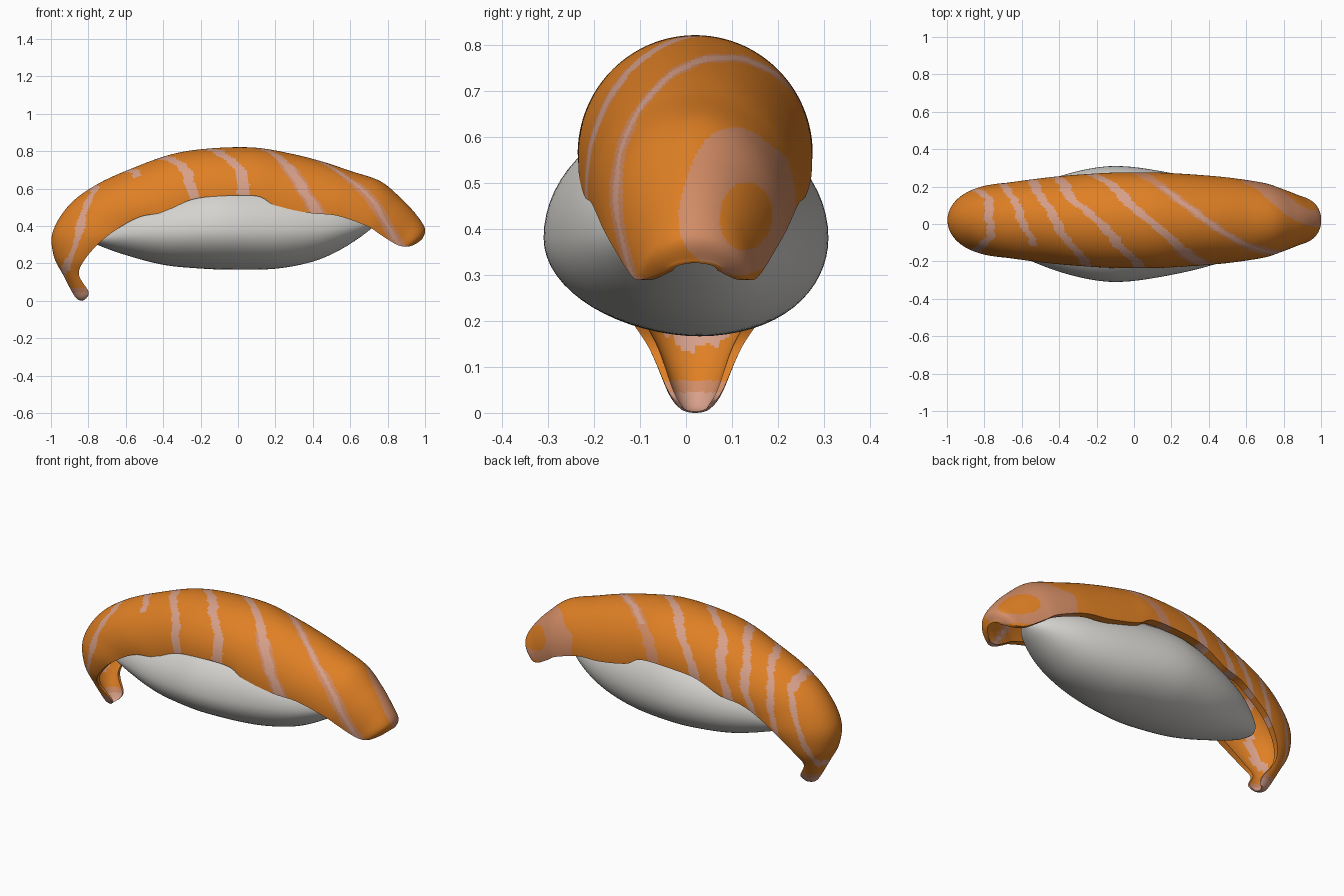
import bpy, math

if "Cube" in bpy.data.objects:
    bpy.data.objects.remove(bpy.data.objects["Cube"])


def material(name, rgb):
    m = bpy.data.materials.new(name)
    m.diffuse_color = (*rgb, 1)
    m.use_nodes = True
    m.node_tree.nodes["Principled BSDF"].inputs["Base Color"].default_value = m.diffuse_color
    return m


ORANGE = material("salmon orange", (0.74, 0.215, 0.018))
PALE = material("pale fat stripe", (0.68, 0.35, 0.25))
MID = material("peach fat edge", (0.64, 0.26, 0.13))
RICE = material("rice white", (0.66, 0.65, 0.62))


def spline(rows, f):
    """Catmull-Rom sample of table rows at fraction f."""
    n = len(rows) - 1
    i = min(int(f * n), n - 1)
    u = f * n - i
    p = [rows[max(0, min(n, i + k))] for k in (-1, 0, 1, 2)]
    return [0.5 * (2 * b + (c - a) * u + (2 * a - 5 * b + 4 * c - d) * u * u
                   + (3 * b - a - 3 * c + d) * u ** 3) for a, b, c, d in zip(*p)]


def lerp(vals, keys, t):
    for k in range(len(keys) - 1):
        if t <= keys[k + 1]:
            u = (t - keys[k]) / (keys[k + 1] - keys[k])
            return vals[k] + (vals[k + 1] - vals[k]) * u
    return vals[-1]


def loft(name, rings, mats, rule=None):
    """Skin closed rings, cap the ends, colour faces by rule(ring slot, centre)."""
    m = len(rings[0])
    verts = [v for r in rings for v in r]
    faces, slots = [], []
    for i in range(len(rings) - 1):
        for j in range(m):
            k = (j + 1) % m
            faces.append((i * m + j, i * m + k, (i + 1) * m + k, (i + 1) * m + j))
            slots.append(j)
    last = (len(rings) - 1) * m
    faces += [tuple(reversed(range(m))), tuple(range(last, last + m))]
    slots += [m // 4, m // 4]
    me = bpy.data.meshes.new(name)
    me.from_pydata(verts, [], faces)
    for mt in mats:
        me.materials.append(mt)
    if rule:
        for p, s in zip(me.polygons, slots):
            p.material_index = rule(s, p.center)
    ob = bpy.data.objects.new(name, me)
    bpy.context.collection.objects.link(ob)
    bpy.context.view_layer.objects.active = ob
    ob.select_set(True)
    bpy.ops.object.mode_set(mode='EDIT')
    bpy.ops.mesh.select_all(action='SELECT')
    bpy.ops.mesh.normals_make_consistent(inside=False)
    bpy.ops.object.mode_set(mode='OBJECT')
    bpy.ops.object.shade_smooth_by_angle(angle=math.radians(50))
    ob.select_set(False)
    return ob


# Rice bed: x, middle z, depth below, height above, half width
rice_rows = [
    (-.79, .335, .01, .01, .02), (-.74, .335, .04, .06, .09),
    (-.60, .36, .115, .14, .175), (-.40, .37, .177, .20, .255),
    (-.20, .38, .207, .25, .302), (-.03, .38, .213, .27, .307),
    (.20, .38, .208, .25, .272), (.40, .385, .175, .20, .225),
    (.55, .395, .12, .15, .17), (.68, .41, .05, .08, .09), (.74, .425, .01, .01, .02)]
rings = []
for i in range(81):
    x, z, dn, up, w = spline(rice_rows, i / 80)
    ring = []
    for j in range(64):
        a = 2 * math.pi * j / 64
        s = math.sin(a)
        ring.append((x, w * math.cos(a) + (0.03 * s * s * w / .3 if s < 0 else 0),
                     z + s * (up if s > 0 else dn)))
    rings.append(ring)
loft("rice_bed", rings, [RICE])

# Salmon slice: ridge x, z, edge x, z, half width
fish_rows = [
    (-.83, .0, -.81, .015, .035), (-.87, .02, -.80, .05, .06),
    (-.93, .13, -.85, .14, .10), (-.985, .24, -.82, .22, .15),
    (-.99, .37, -.73, .32, .19), (-.90, .515, -.62, .40, .205),
    (-.75, .625, -.52, .45, .22), (-.55, .715, -.40, .475, .235),
    (-.35, .785, -.25, .54, .247), (-.15, .815, -.10, .56, .255),
    (.08, .82, .10, .56, .255), (.27, .79, .20, .51, .252),
    (.45, .745, .38, .47, .24), (.60, .695, .53, .455, .225),
    (.76, .64, .69, .40, .20), (.87, .55, .76, .355, .175),
    (.95, .465, .85, .30, .14), (1.0, .385, .91, .29, .115),
    (.985, .33, .96, .31, .06)]
ARC, LEN, CY = 90, 320, 0.02
INNER = 24

# Fat stripes: x position from front edge to back edge, half width
KEYS = (-1, -.6, -.2, .3, .7, 1)
STRIPES = [
    ((-.50, -.52, -.56, -.645, -.69, -.75), .022),
    ((-.22, -.28, -.375, -.49, -.54, -.60), .026),
    ((.04, .00, -.12, -.33, -.40, -.45), .030),
    ((.42, .32, .17, -.05, -.18, -.25), .032),
    ((.88, .70, .50, .22, .08, .00), .036)]


def fish_colour(slot, c):
    """0 orange, 1 pale, 2 peach"""
    if slot <= ARC:
        t = -1 + 2 * (slot + .5) / ARC
    else:
        t = 1 - 2 * (slot - ARC - .5) / INNER
    t = max(-1, min(1, t))
    # drooping left tip
    if c.z < .045:
        return 1
    if c.z < .07:
        return 2
    # rings on the right end
    if c.x > .58:
        wob = 1 + .06 * math.sin(9 * c.x + 30 * c.z)
        if math.hypot((c.y - .13) / .055, (c.z - .43) / .075) < wob:
            return 0
        if math.hypot((c.y - .115) / .13, (c.z - .455) / .165) < wob:
            return 2
    wig = .008 * math.sin(11 * t + 7 * c.x) + .004 * math.sin(31 * t)
    # left curved stripe
    if abs(c.x + .79 - .35 * (c.z - .55) + wig) < .018:
        return 1
    for k, (xs, h) in enumerate(STRIPES):
        if k == 0 and t < -.4:
            continue
        d = abs(c.x - lerp(xs, KEYS, t) + wig)
        if d < h:
            return 2 if k == 4 and (t > .5 or d > .02) else 1
        if k >= 3 and t < -.4 and d < h * 1.5:
            return 2
    return 0


rings = []
for i in range(LEN + 1):
    tx, tz, ex, ez, w = spline(fish_rows, i / LEN)

    def arc(t, k):
        a = t * math.pi / 2
        co = k * math.cos(a)
        return (ex + (tx - ex) * co, CY + k * w * math.sin(a), ez + (tz - ez) * co)

    outer = [arc(-1 + 2 * j / ARC, 1) for j in range(ARC + 1)]
    inner = [arc(1 - 2 * j / INNER, .8) for j in range(INNER + 1)]
    rings.append(outer + inner)
loft("salmon_slice", rings, [ORANGE, PALE, MID], fish_colour)
